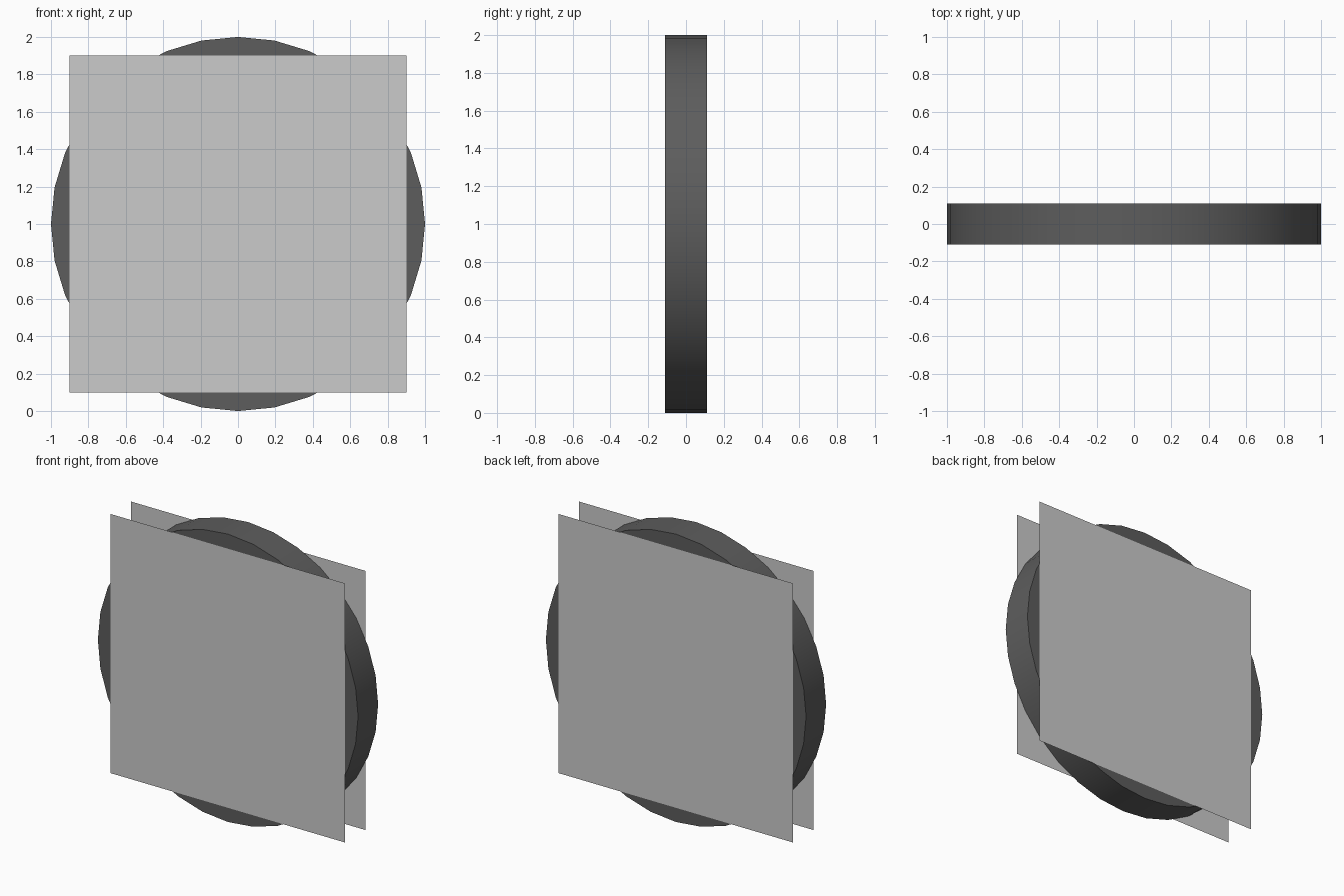
import bpy, math

if "Cube" in bpy.data.objects:
    bpy.data.objects.remove(bpy.data.objects["Cube"])

# Dark material for the tyre
dark = bpy.data.materials.new("dark_rubber")
dark.diffuse_color = (0.11, 0.11, 0.11, 1)
dark.use_nodes = True
dark.node_tree.nodes["Principled BSDF"].inputs["Base Color"].default_value = dark.diffuse_color

# Tyre: 32-sided disc with its axle along y
bpy.ops.mesh.primitive_cylinder_add(vertices=32, radius=1, depth=0.22,
                                    location=(0, 0, 1),
                                    rotation=(math.pi / 2, 0, 0))
tyre = bpy.context.object
tyre.name = "tyre"
tyre.data.materials.append(dark)
bpy.ops.object.transform_apply(location=False, rotation=True, scale=False)
bpy.ops.object.shade_smooth_by_angle(angle=math.radians(30))

# Square wheel-face panels, one on each side, facing outwards
for name, side in (("front_panel", -1), ("back_panel", 1)):
    bpy.ops.mesh.primitive_plane_add(size=1.8, location=(0, side * 0.113, 1),
                                     rotation=(-side * math.pi / 2, 0, 0))
    bpy.context.object.name = name
